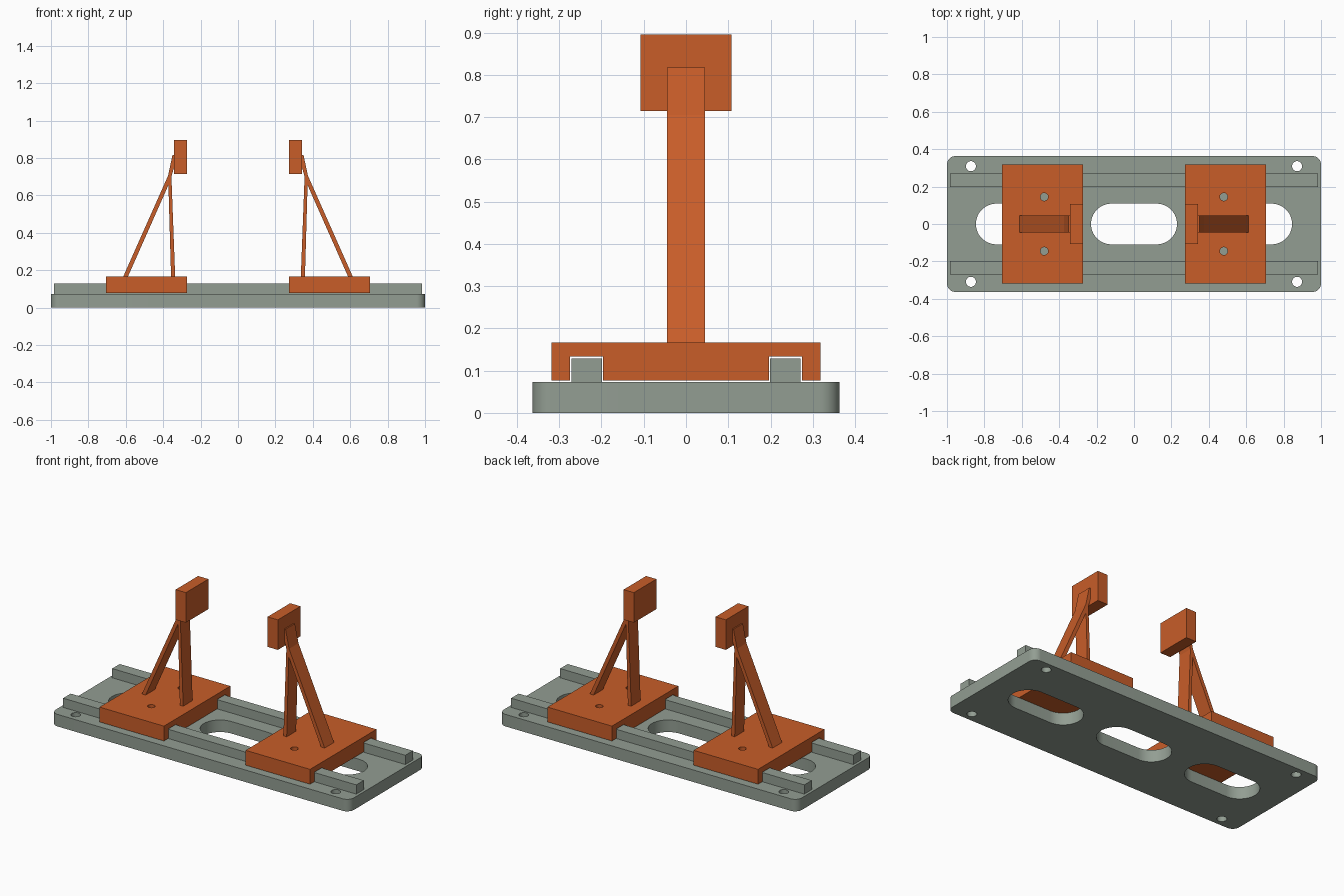
import bpy, bmesh, math
from mathutils import Vector

if "Cube" in bpy.data.objects:
    bpy.data.objects.remove(bpy.data.objects["Cube"])


def material(name, color):
    m = bpy.data.materials.new(name)
    m.diffuse_color = color
    m.use_nodes = True
    m.node_tree.nodes["Principled BSDF"].inputs["Base Color"].default_value = m.diffuse_color
    return m


GREY = material("grey_green", (0.29, 0.34, 0.29, 1))
ORANGE = material("orange", (0.58, 0.11, 0.022, 1))


def prism(name, profile, lo, hi, axis="z", mat=None):
    """Extrude a 2D profile along an axis: z uses (x, y), y uses (x, z), x uses (y, z)."""
    place = {"z": lambda a, b, t: (a, b, t),
             "y": lambda a, b, t: (a, t, b),
             "x": lambda a, b, t: (t, a, b)}[axis]
    bm = bmesh.new()
    face = bm.faces.new([bm.verts.new(place(a, b, lo)) for a, b in profile])
    ext = bmesh.ops.extrude_face_region(bm, geom=[face])
    verts = [v for v in ext["geom"] if isinstance(v, bmesh.types.BMVert)]
    bmesh.ops.translate(bm, verts=verts, vec=Vector(place(0, 0, hi - lo)))
    bmesh.ops.recalc_face_normals(bm, faces=bm.faces)
    mesh = bpy.data.meshes.new(name)
    bm.to_mesh(mesh)
    bm.free()
    ob = bpy.data.objects.new(name, mesh)
    bpy.context.collection.objects.link(ob)
    if mat:
        mesh.materials.append(mat)
    return ob


def rect(x0, x1, y0, y1):
    return [(x0, y0), (x1, y0), (x1, y1), (x0, y1)]


def rounded(cx, cy, hx, hy, r, n=12):
    """Rounded rectangle; a slot or a circle when r reaches the half sizes."""
    pts = []
    for q, (sx, sy) in enumerate([(1, 1), (-1, 1), (-1, -1), (1, -1)]):
        for i in range(n + 1):
            a = math.pi / 2 * (q + i / n)
            p = (cx + sx * (hx - r) + r * math.cos(a),
                 cy + sy * (hy - r) + r * math.sin(a))
            if not pts or math.dist(p, pts[-1]) > 1e-6:
                pts.append(p)
    if math.dist(pts[0], pts[-1]) < 1e-6:
        pts.pop()
    return pts


def cut(ob, outlines, lo, hi):
    """Cut vertical holes through an object, then smooth the round walls."""
    cutters = [prism("cutter", o, lo, hi) for o in outlines]
    for c in cutters:
        c.hide_render = True
        mod = ob.modifiers.new("cut", "BOOLEAN")
        mod.operation, mod.solver, mod.object = "DIFFERENCE", "EXACT", c
    dg = bpy.context.evaluated_depsgraph_get()
    mesh = bpy.data.meshes.new_from_object(ob.evaluated_get(dg))
    ob.modifiers.clear()
    ob.data = mesh
    for c in cutters:
        bpy.data.objects.remove(c)
    mesh.polygons.foreach_set("use_smooth", [True] * len(mesh.polygons))
    mesh.set_sharp_from_angle(angle=math.radians(30))


def mirror_x(ob):
    ob.modifiers.new("mirror", "MIRROR").use_mirror_merge = False


# Base plate with three slots and four corner holes
plate = prism("base_plate", rounded(0, 0, 1.0, 0.363, 0.045), 0, 0.073, mat=GREY)
holes = [rounded(x, 0, 0.23, 0.109, 0.109) for x in (-0.615, 0, 0.615)]
holes += [rounded(x, y, 0.027, 0.027, 0.027, 8)
          for x in (-0.872, 0.872) for y in (-0.309, 0.309)]
cut(plate, holes, -0.1, 0.2)

# Guide rails
for name, s in (("front_rail", -1), ("back_rail", 1)):
    ys = sorted((s * 0.199, s * 0.271))
    prism(name, rect(-0.983, 0.983, *ys), 0.073, 0.129, mat=GREY)

# Sliding carriages: grooved block with two screw holes
half = [(0.318, 0.167), (0.318, 0.077), (0.275, 0.077),
        (0.275, 0.134), (0.197, 0.134), (0.197, 0.077)]
section = half + [(-y, z) for y, z in reversed(half)]
carriage = prism("carriages", section, 0.274, 0.706, "x", ORANGE)
cut(carriage, [rounded(0.48, y, 0.021, 0.021, 0.021, 8) for y in (-0.145, 0.145)], 0.0, 0.3)
mirror_x(carriage)

# A-shaped braces: upright and sloping leg meeting behind the pad
brace = prism("braces", [
    (0.336, 0.167), (0.356, 0.70), (0.342, 0.75), (0.342, 0.817), (0.350, 0.817),
    (0.374, 0.705), (0.613, 0.167), (0.588, 0.167), (0.372, 0.655), (0.358, 0.167),
], -0.045, 0.045, "y", ORANGE)
mirror_x(brace)

# Clamping pads
pad = prism("clamp_pads", rect(0.274, 0.343, -0.108, 0.108), 0.714, 0.896, mat=ORANGE)
mirror_x(pad)
